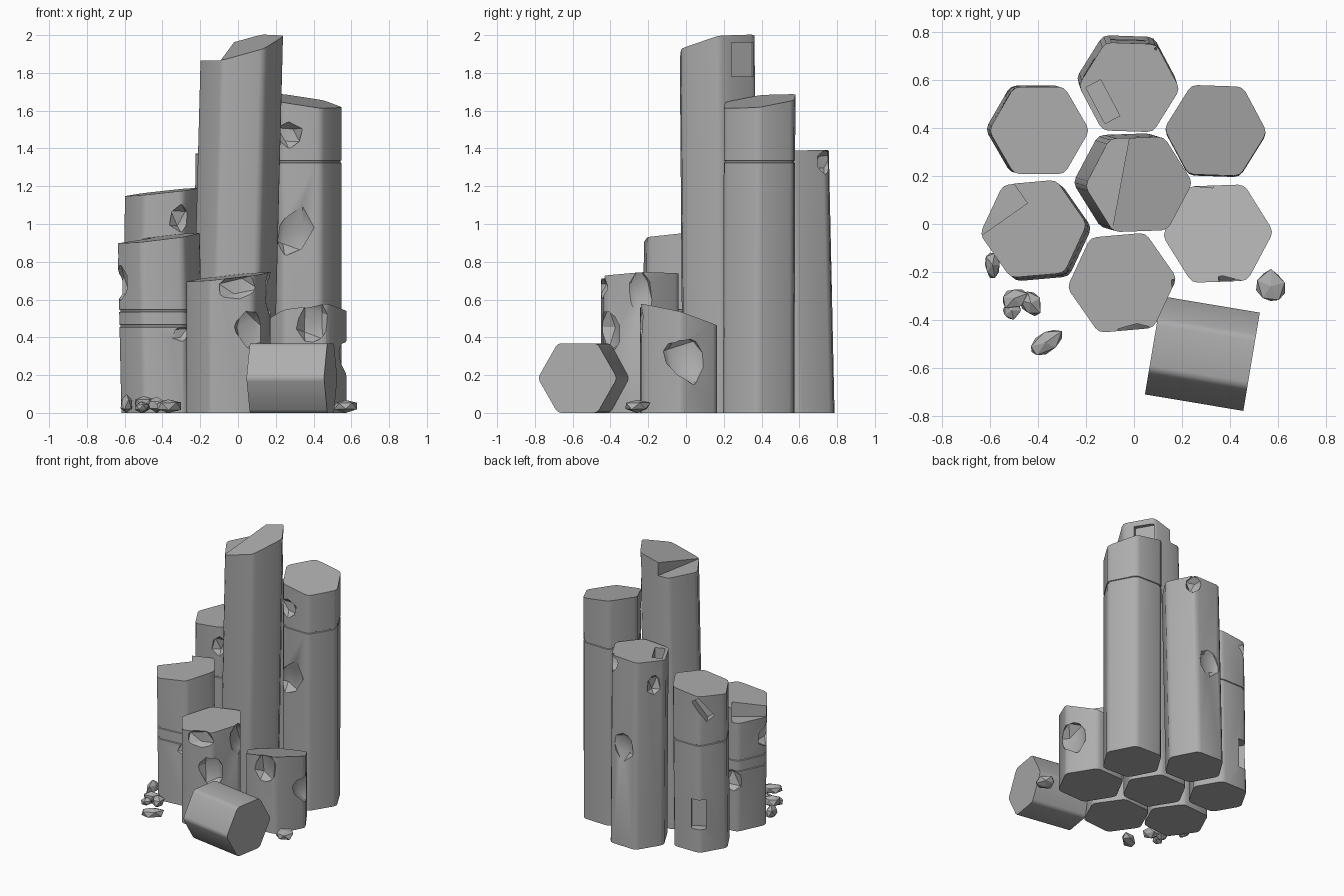
import bpy, bmesh, math, random
from mathutils import Vector, Matrix

random.seed(4)
cube = bpy.data.objects.get("Cube")
if cube:
    bpy.data.objects.remove(cube, do_unlink=True)

stone = bpy.data.materials.new("grey stone")
stone.use_nodes = True
GREY = (0.42, 0.42, 0.42, 1)
stone.diffuse_color = GREY
stone.node_tree.nodes["Principled BSDF"].inputs["Base Color"].default_value = GREY


def make_object(name, bm):
    bmesh.ops.recalc_face_normals(bm, faces=bm.faces)
    mesh = bpy.data.meshes.new(name)
    bm.to_mesh(mesh)
    bm.free()
    mesh.materials.append(stone)
    obj = bpy.data.objects.new(name, mesh)
    bpy.context.collection.objects.link(obj)
    return obj


def activate(obj):
    bpy.ops.object.select_all(action='DESELECT')
    obj.select_set(True)
    bpy.context.view_layer.objects.active = obj


def hexagon(radius, turn, rounding=0.025):
    """Hexagon outline with softly rounded corners."""
    corners = [Vector((math.cos(a), math.sin(a))) * radius
               for a in (math.radians(turn + 60 * i) for i in range(6))]
    points = []
    for i, p in enumerate(corners):
        before, after = corners[i - 1], corners[(i + 1) % 6]
        points += [p + (before - p).normalized() * rounding,
                   p - p.normalized() * rounding * 0.27,
                   p + (after - p).normalized() * rounding]
    return points


def prism(bm, rings):
    """Skin a stack of vertex rings and close both ends."""
    loops = [[bm.verts.new(co) for co in ring] for ring in rings]
    for low, high in zip(loops, loops[1:]):
        for i in range(len(low)):
            j = (i + 1) % len(low)
            bm.faces.new((low[i], low[j], high[j], high[i]))
    bm.faces.new(loops[0][::-1])
    bm.faces.new(loops[-1])


def chunk(bm, size, jitter):
    """Irregular faceted rock."""
    verts = bmesh.ops.create_icosphere(bm, subdivisions=1, radius=1)["verts"]
    for v in verts:
        v.co *= random.uniform(1 - jitter, 1 + jitter)
        v.co = Vector(a * b for a, b in zip(v.co, size))


def cut(obj, kind, loc, size, turn=(0, 0, 0)):
    """Carve a box or a rock-shaped chip out of a column."""
    bm = bmesh.new()
    if kind == "box":
        bmesh.ops.create_cube(bm, size=1, matrix=Matrix.Diagonal((*size, 1)))
    else:
        chunk(bm, size, 0.15)
    cutter = make_object("chip_cutter", bm)
    cutter.hide_render = True
    cutter.location = loc
    cutter.rotation_euler = [math.radians(a) for a in turn]
    bpy.context.view_layer.update()
    activate(obj)
    mod = obj.modifiers.new("chip", 'BOOLEAN')
    mod.operation, mod.solver, mod.object = 'DIFFERENCE', 'EXACT', cutter
    bpy.ops.object.modifier_apply(modifier=mod.name)
    bpy.data.objects.remove(cutter, do_unlink=True)


def column(name, base, top, radius, turn, slope, grooves=(), chips=()):
    """Standing column: base (x, y), top (x, y, z), slope of the top in x and y."""
    outline = hexagon(radius, turn)
    base, top = Vector((*base, 0)), Vector(top)

    def ring(z, scale=1):
        c = base.lerp(top, z / top.z)
        return [(c.x + p.x * scale, c.y + p.y * scale, z) for p in outline]

    rings = [ring(0)]
    for z in grooves:
        rings += [ring(z - 0.007), ring(z - 0.004, 0.97),
                  ring(z + 0.004, 0.97), ring(z + 0.007)]
    rings.append([(top.x + p.x, top.y + p.y, top.z + p.x * slope[0] + p.y * slope[1])
                  for p in outline])
    bm = bmesh.new()
    prism(bm, rings)
    obj = make_object(name, bm)
    for chip in chips:
        cut(obj, *chip)
    activate(obj)
    bpy.ops.object.shade_smooth_by_angle(angle=math.radians(32))
    return obj


# Standing columns
column("centre_column", (-0.03, 0.18), (0.02, 0.165, 1.935), 0.225, 2, (0.27, 0.2), (), [
    ("box", (-0.252, 0.206, 2.065), (0.4, 0.8, 0.4), (0, 0, -10.5)),
    ("box", (0.18, 0.31, 1.87), (0.09, 0.14, 0.18), (0, 0, 30)),
])
column("tall_left_column", (0.34, 0.385), (0.34, 0.39, 1.65), 0.215, -2, (-0.15, 0.12), [1.33], [
    ("rock", (0.27, 0.2, 1.47), (0.08, 0.06, 0.08)),
    ("rock", (0.29, 0.2, 0.95), (0.1, 0.06, 0.14), (0, 20, 0)),
])
column("back_column", (-0.03, 0.6), (-0.02, 0.57, 1.38), 0.212, -2, (0.04, 0.05), (), [
    ("box", (-0.13, 0.51, 1.36), (0.07, 0.17, 0.14), (0, 0, 28)),
    ("rock", (0.09, 0.73, 1.33), (0.06, 0.06, 0.07)),
    ("rock", (-0.02, 0.78, 0.75), (0.09, 0.05, 0.12)),
    ("rock", (-0.2, 0.66, 1.2), (0.06, 0.06, 0.09)),
])
column("back_right_column", (-0.41, 0.395), (-0.395, 0.39, 1.17), 0.21, 0, (0.11, 0.03), [0.8], [
    ("rock", (-0.3, 0.21, 1.03), (0.07, 0.05, 0.08)),
    ("box", (-0.5, 0.51, 1.06), (0.06, 0.1, 0.18), (0, 35, 30)),
    ("box", (-0.49, 0.55, 0.28), (0.1, 0.08, 0.22), (0, 0, 30)),
])
column("right_column", (-0.4, -0.035), (-0.42, -0.02, 0.925), 0.225, 5, (0.12, 0.05), [0.46, 0.54], [
    ("box", (-0.6, 0.1, 0.91), (0.24, 0.2, 0.18), (0, 0, 35)),
    ("rock", (-0.62, -0.06, 0.68), (0.06, 0.09, 0.1)),
    ("rock", (-0.29, -0.22, 0.42), (0.06, 0.04, 0.05)),
    ("rock", (-0.5, 0.17, 0.38), (0.1, 0.06, 0.1)),
])
column("front_column", (-0.05, -0.245), (-0.05, -0.245, 0.72), 0.23, 5, (0.11, 0.04), (), [
    ("rock", (0.0, -0.46, 0.67), (0.12, 0.07, 0.08), (0, -15, 0)),
    ("rock", (0.08, -0.41, 0.43), (0.11, 0.08, 0.15), (0, -25, 0)),
    ("rock", (0.17, -0.25, 0.63), (0.05, 0.08, 0.13)),
])
column("left_column", (0.35, -0.04), (0.35, -0.04, 0.505), 0.232, 2, (0.15, -0.28), (), [
    ("rock", (0.4, -0.26, 0.48), (0.09, 0.07, 0.13), (0, 20, 0)),
    ("rock", (0.54, 0.0, 0.29), (0.06, 0.12, 0.15), (20, 0, 0)),
    ("box", (0.28, 0.17, 0.43), (0.1, 0.03, 0.14), (0, 0, -5)),
])

# Toppled piece lying in front
bm = bmesh.new()
outline = hexagon(0.213, 0, 0.02)
prism(bm, [[(x, p.x, p.y) for p in outline] for x in (-0.208, 0.208)])
fallen = make_object("fallen_column_piece", bm)
fallen.location = (0.285, -0.54, 0.184)
fallen.rotation_euler.z = math.radians(-9.5)
activate(fallen)
bpy.ops.object.shade_smooth_by_angle(angle=math.radians(32))

# Loose rubble
rubble = [
    ((-0.5, -0.31, 0.045), (0.06, 0.045, 0.045), 20),
    ((-0.43, -0.33, 0.04), (0.045, 0.06, 0.04), 30),
    ((-0.51, -0.36, 0.03), (0.045, 0.04, 0.03), 70),
    ((-0.37, -0.495, 0.04), (0.085, 0.045, 0.04), 35),
    ((-0.59, -0.17, 0.05), (0.035, 0.06, 0.05), 0),
    ((0.57, -0.26, 0.037), (0.065, 0.075, 0.037), 15),
]
for i, (loc, size, turn) in enumerate(rubble):
    bm = bmesh.new()
    chunk(bm, size, 0.12)
    stone_piece = make_object(f"rubble_{i + 1}", bm)
    stone_piece.location = loc
    stone_piece.rotation_euler.z = math.radians(turn)
    lowest = min(v.co.z for v in stone_piece.data.vertices)
    stone_piece.location.z = -lowest
